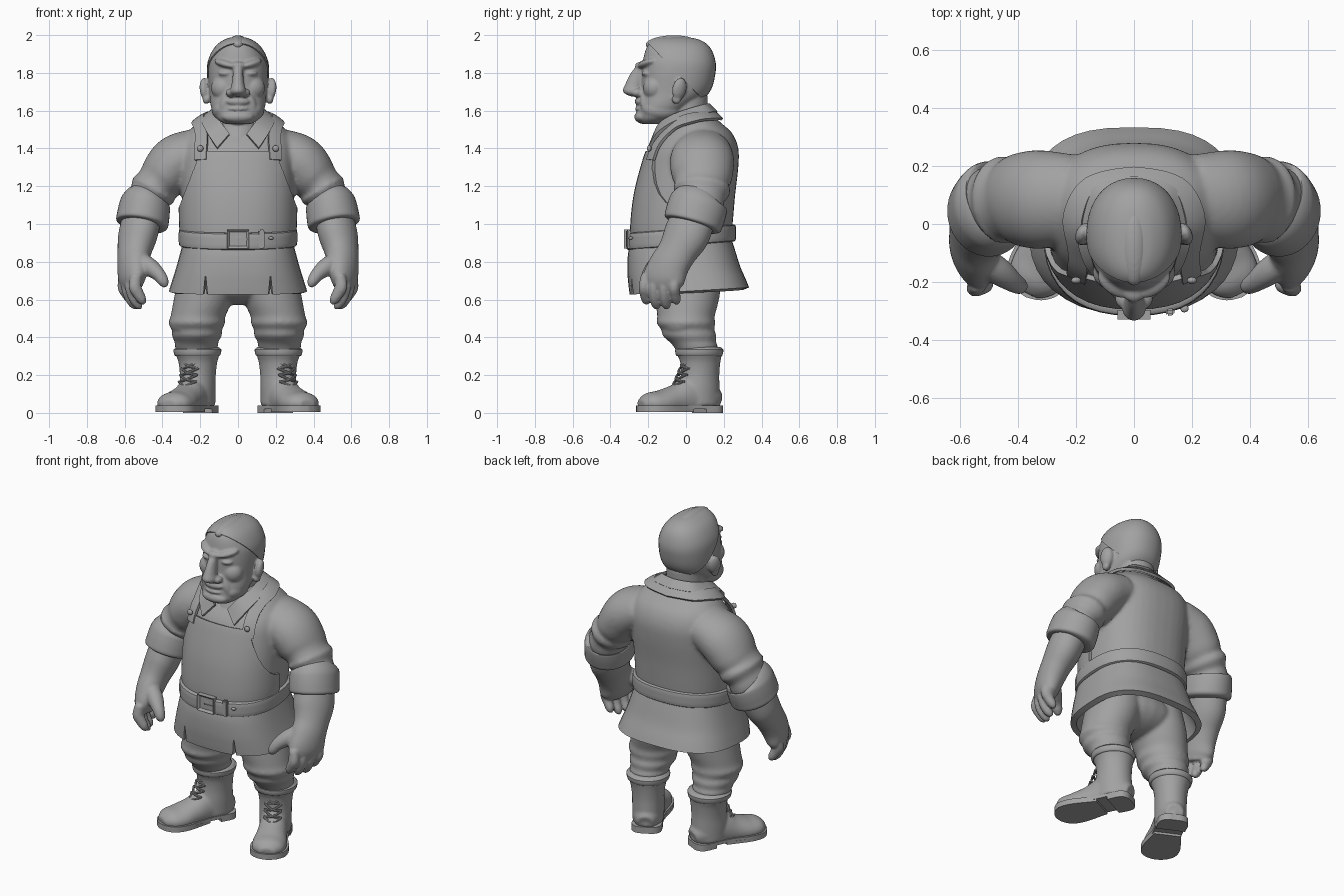
import bpy, bmesh
from math import cos, sin, tau, copysign
from mathutils import Vector, Matrix, Euler

old = bpy.data.objects.get("Cube")
if old:
    bpy.data.objects.remove(old)

clay = bpy.data.materials.new("clay grey")
clay.use_nodes = True
clay.diffuse_color = (0.36, 0.36, 0.36, 1)
clay.node_tree.nodes["Principled BSDF"].inputs["Base Color"].default_value = (0.36, 0.36, 0.36, 1)
parts = []


def spline(pts, k=6):
    """Catmull-Rom resampling of tuples of any length."""
    out, last = [], len(pts) - 1
    for i in range(last):
        q = [pts[max(0, min(last, i + d))] for d in (-1, 0, 1, 2)]
        for j in range(k):
            t = j / k
            out.append([b + 0.5 * t * (c - a + t * (2 * a - 5 * b + 4 * c - d + t * (3 * (b - c) + d - a)))
                        for a, b, c, d in zip(*q)])
    return out + [list(pts[-1])]


def make(name, bm, mirror=False, move=None):
    if move:
        bm.transform(move)
    if mirror:
        twin = bmesh.ops.duplicate(bm, geom=bm.verts[:] + bm.edges[:] + bm.faces[:])["geom"]
        for v in twin:
            if isinstance(v, bmesh.types.BMVert):
                v.co.x *= -1
        bmesh.ops.remove_doubles(bm, verts=bm.verts, dist=0.0005)
    bmesh.ops.recalc_face_normals(bm, faces=bm.faces)
    mesh = bpy.data.meshes.new(name)
    bm.to_mesh(mesh)
    bm.free()
    obj = bpy.data.objects.new(name, mesh)
    bpy.context.collection.objects.link(obj)
    parts.append(obj)
    return obj


def modify(obj, kind, **settings):
    """Add a modifier and apply it."""
    mod = obj.modifiers.new(kind, kind)
    for key, value in settings.items():
        setattr(mod, key, value)
    graph = bpy.context.evaluated_depsgraph_get()
    obj.data = bpy.data.meshes.new_from_object(obj.evaluated_get(graph))
    obj.modifiers.clear()
    return obj


def loft(name, rings, follow=None, p=2, sides=40, k=6, caps=True, slope=0, floor=None, **kw):
    """Skin rings (x, y, z, rx, ry), level or square to their path."""
    bm, rows, path = bmesh.new(), [], spline(rings, k)
    for i, (x, y, z, rx, ry) in enumerate(path):
        u, v = Vector((1, 0, 0)), Vector((0, 1, slope))
        if follow:
            t = (Vector(path[min(i + 1, len(path) - 1)][:3]) - Vector(path[max(i - 1, 0)][:3])).normalized()
            u = Vector(follow).cross(t).normalized()
            v = t.cross(u)
        row = []
        for s in range(sides):
            c, d = cos(tau * s / sides), sin(tau * s / sides)
            co = Vector((x, y, z)) + u * rx * copysign(abs(c) ** (2 / p), c) + v * ry * copysign(abs(d) ** (2 / p), d)
            if floor is not None:
                co.z = max(co.z, floor)
            row.append(bm.verts.new(co))
        rows.append(row)
    for a, b in zip(rows, rows[1:]):
        for s in range(sides):
            bm.faces.new((a[s], a[s - 1], b[s - 1], b[s]))
    if caps:
        bm.faces.new(rows[0])
        bm.faces.new(rows[-1])
    return make(name, bm, **kw)


def blob(name, at, size, turn=(0, 0, 0), **kw):
    bm = bmesh.new()
    bmesh.ops.create_uvsphere(bm, u_segments=24, v_segments=14, radius=1)
    bm.transform(Matrix.LocRotScale(Vector(at), Euler(turn), Vector(size)))
    return make(name, bm, **kw)


def box(name, at, size, turn=0, bevel=0.006, hole=0, **kw):
    bm = bmesh.new()
    bmesh.ops.create_cube(bm, size=1)
    bm.transform(Matrix.Diagonal((*size, 1)))
    if hole:
        front = [f for f in bm.faces if f.normal.y < -0.9]
        bmesh.ops.inset_region(bm, faces=front, thickness=hole)
        bmesh.ops.translate(bm, verts=front[0].verts, vec=(0, size[1] * 0.4, 0))
    else:
        bmesh.ops.bevel(bm, geom=bm.edges[:], offset=bevel, segments=2, affect="EDGES")
    bm.transform(Matrix.Translation(at) @ Matrix.Rotation(turn, 4, "Z"))
    return make(name, bm, **kw)


def strip(name, rail_a, rail_b, **kw):
    """Cloth ribbon between two rails."""
    bm, rows = bmesh.new(), []
    for a, b in zip(spline(rail_a), spline(rail_b)):
        rows.append([bm.verts.new(Vector(a).lerp(Vector(b), t / 4)) for t in range(5)])
    for a, b in zip(rows, rows[1:]):
        for t in range(4):
            bm.faces.new((a[t], a[t + 1], b[t + 1], b[t]))
    return make(name, bm, **kw)


def prism(name, outline, z0, z1, **kw):
    """Extrude a symmetric outline given as (y, half width)."""
    pts = spline(outline, 4)
    bm = bmesh.new()
    verts = [bm.verts.new((w, y, z0)) for y, w in pts] + [bm.verts.new((-w, y, z0)) for y, w in reversed(pts)]
    face = bm.faces.new(verts)
    top = bmesh.ops.extrude_face_region(bm, geom=[face])["geom"]
    bmesh.ops.translate(bm, verts=[g for g in top if isinstance(g, bmesh.types.BMVert)], vec=(0, 0, z1 - z0))
    return make(name, bm, **kw)


def peel(name, source, planes, thick):
    """Copy part of a surface as a raised layer."""
    bm = bmesh.new()
    bm.from_mesh(source.data)
    for co, no in planes:
        bmesh.ops.bisect_plane(bm, geom=bm.verts[:] + bm.edges[:] + bm.faces[:], plane_co=co, plane_no=no, clear_outer=True)
    return modify(make(name, bm), "SOLIDIFY", thickness=thick, offset=1)


def fuse(name, pieces, voxel, smooth):
    """Melt overlapping pieces into one smooth surface."""
    bm = bmesh.new()
    for o in pieces:
        bm.from_mesh(o.data)
        parts.remove(o)
        bpy.data.objects.remove(o)
    obj = modify(make(name, bm), "REMESH", mode="VOXEL", voxel_size=voxel)
    return modify(obj, "SMOOTH", factor=0.5, iterations=smooth)


Y, Z = (0, 1, 0), (0, 0, 1)

# Shirt, with a bib peeled from its front
torso = loft("torso", [(0, -.02, .9, .285, .255), (0, -.015, 1, .295, .262), (0, 0, 1.15, .298, .26), (0, .027, 1.3, .3, .25),
                       (0, .045, 1.4, .295, .232), (0, .06, 1.48, .265, .185), (0, .05, 1.54, .21, .13), (0, .04, 1.58, .14, .1)], p=2.4)
bib = peel("apron_bib", torso, [((0, 0, 1.38), Z), ((0, 0, .93), (0, 0, -1)), ((0, -.03, 1), Y),
                                ((.19, 0, 1.38), (1, 0, .36)), ((-.19, 0, 1.38), (-1, 0, .36))], .018)
sleeves = loft("sleeves", [(.2, .09, 1.39, .12, .15), (.32, .085, 1.335, .14, .17), (.395, .085, 1.25, .13, .16),
                           (.435, .08, 1.205, .113, .14), (.45, .08, 1.18, .128, .155), (.472, .075, 1.145, .108, .13),
                           (.488, .067, 1.11, .112, .135), (.51, .04, 1.03, .11, .13)], follow=Y, mirror=True)
shirt = fuse("shirt", [torso, sleeves], .012, 6)
loft("sleeve_cuffs", [(.485, .072, 1.125, .105, .13), (.488, .069, 1.118, .129, .152), (.495, .06, 1.085, .136, .158),
                      (.503, .045, 1.035, .139, .158), (.509, .035, 1, .136, .152), (.511, .032, .99, .1, .12)],
     follow=Y, k=4, mirror=True)

# Collar and neck strap
collar = strip("collar", [(.045, -.165, 1.475), (.09, -.13, 1.535), (.128, -.04, 1.585), (.1, .085, 1.625), (0, .118, 1.632)],
               [(.11, -.195, 1.4), (.165, -.14, 1.485), (.19, -.03, 1.55), (.14, .12, 1.585), (0, .16, 1.59)], mirror=True)
modify(collar, "SOLIDIFY", thickness=.018, offset=0)
strap = strip("apron_strap", [(.165, -.2, 1.34), (.165, -.16, 1.46), (.17, -.08, 1.53), (.165, .03, 1.565), (.12, .12, 1.575), (0, .15, 1.58)],
              [(.235, -.18, 1.34), (.235, -.14, 1.45), (.235, -.07, 1.505), (.23, .04, 1.53), (.16, .15, 1.545), (0, .185, 1.545)], mirror=True)
modify(strap, "SHRINKWRAP", target=shirt, wrap_mode="ABOVE_SURFACE", offset=.018)
modify(strap, "SOLIDIFY", thickness=.016, offset=0)
blob("strap_buttons", (.2, -.195, 1.4), (.017, .012, .017), mirror=True)

# Apron skirt with two slits, belt and buckle
skirt = loft("skirt", [(0, -.03, .93, .285, .262), (0, -.025, .85, .305, .283), (0, -.012, .76, .33, .298),
                       (0, .006, .69, .352, .31), (0, .018, .645, .366, .316)], p=2.7, caps=False, slope=.06)
modify(skirt, "SOLIDIFY", thickness=.035, offset=-1)
bm = bmesh.new()
bmesh.ops.create_cone(bm, cap_ends=True, segments=12, radius1=.015, radius2=.001, depth=.16)
slit = make("slit_cutter", bm, mirror=True, move=Matrix.Translation((.172, -.28, .66)) @ Matrix.Diagonal((1, 4, 1, 1)))
modify(skirt, "BOOLEAN", operation="DIFFERENCE", object=slit)
parts.remove(slit)
bpy.data.objects.remove(slit)
loft("belt", [(0, -.026, .885, .29, .265), (0, -.026, .89, .311, .288), (0, -.026, .93, .314, .291),
              (0, -.026, .97, .311, .288), (0, -.026, .975, .29, .265)], p=2.4, k=3, slope=.08)
box("buckle", (0, -.313, .92), (.115, .032, .1), hole=.018)
box("buckle_prong", (.02, -.322, .92), (.07, .012, .014), .05)
box("belt_keeper", (.125, -.304, .92), (.03, .024, .1), .14)
blob("belt_hole", (.175, -.293, .925), (.014, .012, .008), (0, 0, .25))

# Trousers with gathered folds
legs = loft("legs", [(.15, .01, .78, .15, .16), (.17, .01, .66, .158, .172), (.19, .005, .58, .154, .165), (.212, 0, .51, .145, .152),
                     (.218, .0, .475, .15, .155), (.217, .01, .44, .132, .14), (.218, .018, .41, .133, .143),
                     (.22, .035, .375, .115, .122), (.22, .05, .355, .115, .118), (.22, .06, .31, .1, .1)], mirror=True)
knees = blob("knee_folds", (.235, -.01, .5), (.135, .13, .035), (.25, .35, 0), mirror=True)
hips = blob("hips", (0, .01, .7), (.28, .18, .13))
fuse("trousers", [legs, knees, hips], .011, 5)

# Boots, modelled straight and turned outward
place = Matrix.Translation((.215, .07, 0)) @ Matrix.Rotation(.46, 4, "Z")
boot = dict(mirror=True, move=place)
shaft = loft("shaft", [(0, 0, .04, .09, .115), (0, 0, .12, .092, .112), (0, .005, .2, .093, .104), (0, .006, .27, .102, .108),
                       (0, 0, .32, .12, .122), (0, 0, .345, .12, .122), (0, 0, .35, .1, .1)], **boot)
foot = loft("foot", [(0, .11, .06, .05, .05), (0, .04, .08, .085, .09), (0, -.06, .08, .083, .112), (0, -.14, .065, .088, .085),
                     (0, -.23, .05, .1, .07), (0, -.3, .05, .09, .056), (0, -.345, .045, .045, .025)], follow=Z, floor=.025, **boot)
fuse("boots", [shaft, foot], .009, 4)
loft("boot_top_band", [(0, 0, .3, .108, .111), (0, 0, .305, .12, .123), (0, 0, .335, .126, .128), (0, 0, .345, .11, .11)], k=3, **boot)
outline = [(.118, 0), (.115, .05), (.08, .085), (0, .085), (-.1, .086), (-.22, .11), (-.3, .1), (-.345, .055), (-.36, 0)]
prism("boot_soles", outline, .02, .04, **boot)
prism("boot_heels", outline[:4], 0, .024, **boot)
prism("boot_treads", [(-.07, .08)] + outline[4:], .006, .024, **boot)
for i in range(4):
    z, y = .13 + .035 * i, -.152 + .016 * i
    for s in (-1, 1):
        loft("boot_lace", [(-.05 * s, y + .025, z, .006, .006), (0, y, z + .012, .007, .007),
                           (.05 * s, y + .03, z + .035, .006, .006)], follow=Z, sides=8, k=4, **boot)

# Forearms and hands, the index side turned inward
grip = (.35, 1, 0)
arm = [loft("forearm", [(.505, .045, 1.05, .1, .12), (.53, .002, .94, .1, .125), (.548, -.048, .85, .086, .107),
                        (.555, -.09, .78, .078, .11), (.56, -.118, .71, .065, .115), (.56, -.128, .66, .045, .09)], follow=grip, mirror=True),
       loft("thumb", [(.53, -.12, .81, .05, .05), (.465, -.165, .77, .048, .048), (.418, -.2, .73, .036, .036),
                      (.393, -.215, .69, .028, .028), (.388, -.218, .665, .012, .012)], follow=Y, sides=16, mirror=True)]
for i, tip in enumerate((.585, .56, .56, .585)):
    x, y = .02 * i, -.21 + .053 * i
    arm.append(loft("finger", [(.538 + x, y, .73, .03, .028), (.545 + x, y - .01, .67, .034, .03), (.53 + x, y - .008, tip + .05, .031, .028),
                               (.505 + x, y, tip + .01, .024, .024), (.488 + x, y, tip, .01, .01)], follow=grip, sides=16, mirror=True))
fuse("hands", arm, .008, 3)

# Head, with hair peeled from the skull
skull = loft("skull", [(0, -.18, 1.53, .07, .06), (0, -.155, 1.56, .115, .1), (0, -.115, 1.62, .143, .137), (0, -.06, 1.7, .152, .178),
                       (0, -.043, 1.8, .158, .192), (0, -.04, 1.87, .15, .187), (0, -.045, 1.935, .115, .163),
                       (0, -.055, 1.972, .065, .115), (0, -.06, 1.985, .015, .03)], p=2.2)
peel("hair_cap", skull, [((0, -.17, 1.925), (0, -.72, -.7))], .007)
top = blob("hair_top", (0, -.075, 1.953), (.052, .14, .046), (.03, 0, 0))
locks = blob("hair_locks", (.04, -.07, 1.935), (.05, .125, .04), (0, .5, -.25), mirror=True)
fuse("hair", [top, locks], .006, 4)
head = [skull,
        loft("neck", [(0, -.03, 1.42, .12, .13), (0, 0, 1.55, .112, .11), (0, .005, 1.68, .11, .11)]),
        loft("nose", [(0, -.22, 1.85, .03, .03), (0, -.25, 1.8, .027, .042), (0, -.275, 1.74, .034, .047),
                      (0, -.286, 1.7, .042, .048), (0, -.265, 1.675, .03, .028)]),
        blob("nostrils", (.04, -.258, 1.695), (.025, .032, .022), mirror=True),
        blob("brows", (.07, -.207, 1.85), (.068, .036, .02), (0, -.25, .65), mirror=True),
        blob("frown", (0, -.235, 1.838), (.04, .035, .022)),
        blob("eyes", (.068, -.205, 1.797), (.038, .03, .015), (0, 0, .4), mirror=True),
        blob("cheeks", (.085, -.175, 1.72), (.06, .05, .06), (0, .4, .5), mirror=True),
        blob("mouth_folds", (.068, -.212, 1.65), (.025, .03, .065), (0, -.35, 0), mirror=True),
        blob("upper_lip", (0, -.238, 1.648), (.065, .034, .024)),
        blob("lower_lip", (0, -.24, 1.61), (.058, .032, .014)),
        blob("chin", (0, -.23, 1.567), (.085, .044, .034)),
        blob("jaws", (.085, -.13, 1.605), (.055, .1, .055), mirror=True),
        blob("ears", (.174, -.035, 1.715), (.026, .04, .06), (-.15, .15, .45), mirror=True),
        blob("ear_lobes", (.168, -.05, 1.66), (.02, .025, .025), mirror=True)]
fuse("head", head, .007, 4)

# Shared material and shading
for obj in parts:
    obj.data.materials.clear()
    obj.data.materials.append(clay)
    obj.data.polygons.foreach_set("use_smooth", [True] * len(obj.data.polygons))
    obj.data.set_sharp_from_angle(angle=.7)
